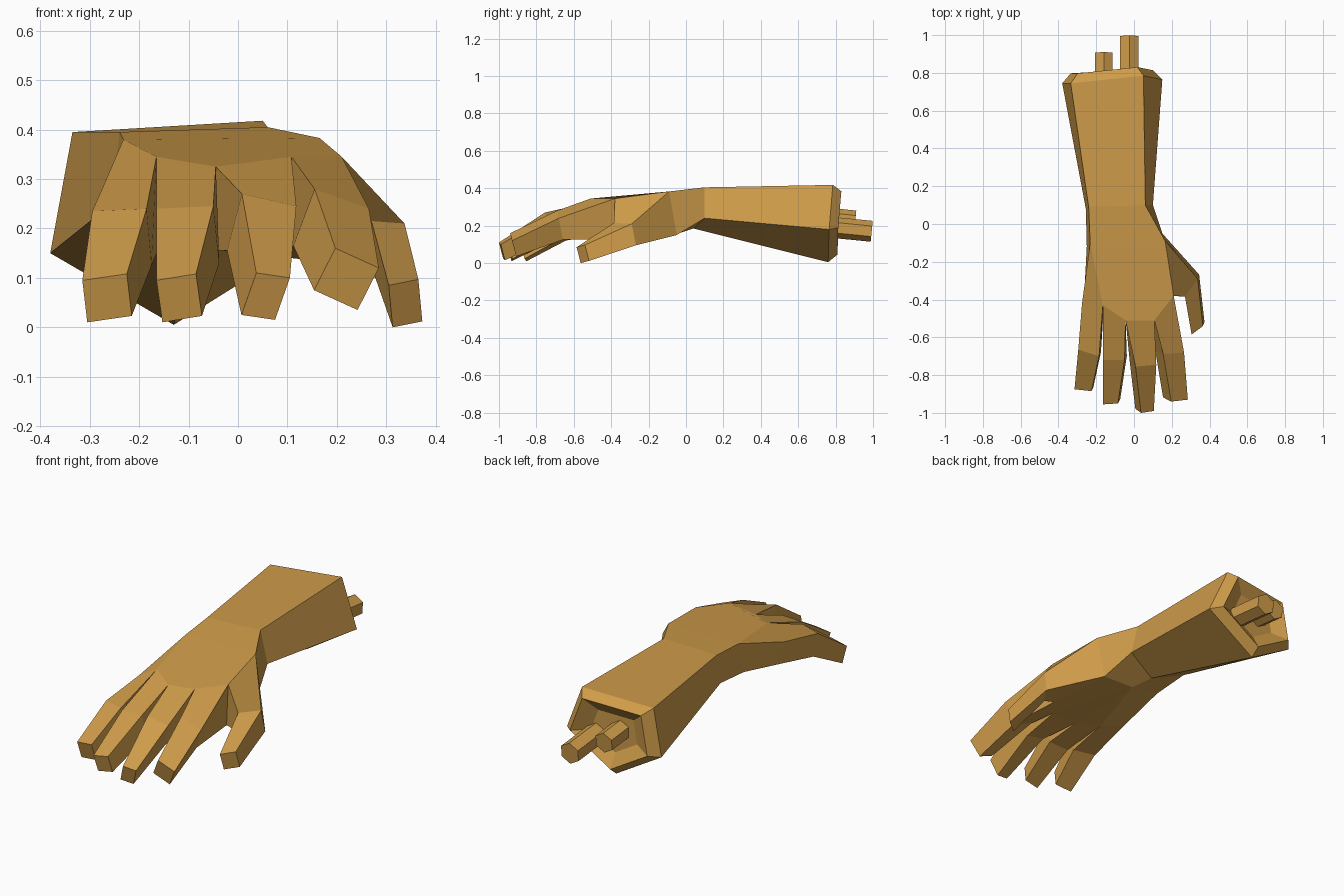
import bpy
import bmesh
from mathutils import Vector

if "Cube" in bpy.data.objects:
    bpy.data.objects.remove(bpy.data.objects["Cube"], do_unlink=True)

# Single flat colour shared by skin and bones
ochre = bpy.data.materials.new("ochre")
ochre.use_nodes = True
colour = (0.62, 0.33, 0.068, 1)
ochre.diffuse_color = colour
ochre.node_tree.nodes["Principled BSDF"].inputs["Base Color"].default_value = colour


def finish(mesh_builder, name):
    """Turn a bmesh into a flat-shaded, named object."""
    bmesh.ops.recalc_face_normals(mesh_builder, faces=mesh_builder.faces)
    mesh = bpy.data.meshes.new(name)
    mesh_builder.to_mesh(mesh)
    mesh_builder.free()
    mesh.materials.append(ochre)
    part = bpy.data.objects.new(name, mesh)
    bpy.context.collection.objects.link(part)
    return part


hand = bmesh.new()


def ring(points):
    return [hand.verts.new(point) for point in points]


def bridge(first, second):
    """Join two loops of equal length with quads."""
    count = len(first)
    for i in range(count):
        j = (i + 1) % count
        hand.faces.new((first[i], first[j], second[j], second[i]))


def scaled_ring(source, factor, shift):
    """Copy a loop, shrunk about its centre and slid along the arm."""
    centre = sum((v.co for v in source), Vector()) / len(source)
    offset = Vector((0, shift, 0))
    return ring([centre + (v.co - centre) * factor + offset for v in source])


# Forearm loops: top left, top right, right, bottom, left
elbow = ring([(-.335, .745, .395), (.05, .785, .418), (.15, .765, .18),
              (-.13, .76, .005), (-.38, .745, .15)])
wrist = ring([(-.24, .09, .395), (.06, .1, .405), (.1, .1, .24),
              (-.08, .04, .185), (-.255, .08, .25)])
heel = ring([(-.232, -.1, .38), (.165, -.09, .383), (.15, -.05, .15),
             (-.03, -.05, .155), (-.25, -.12, .23)])
bridge(elbow, wrist)
bridge(wrist, heel)

# Bevelled stump with a shallow hollow
rim = scaled_ring(elbow, .82, .05)
hollow = scaled_ring(rim, .6, -.04)
bridge(elbow, rim)
bridge(rim, hollow)
hand.faces.new(hollow)

# Knuckle line: upper and lower points between the fingers
upper = ring([(-.275, -.42, .28), (-.165, -.43, .345), (-.045, -.51, .325),
              (.108, -.51, .345), (.21, -.38, .345)])
lower = ring([(-.265, -.4, .17), (-.16, -.44, .16), (-.045, -.5, .155),
              (.105, -.5, .155), (.2, -.38, .13)])

# Back, edge and underside of the palm
top_left, top_right, right, bottom, left = heel
hand.faces.new((top_left, upper[0], upper[1]))
hand.faces.new((top_left, *upper[1:], top_right))
hand.faces.new((top_left, left, lower[0], upper[0]))
hand.faces.new((left, bottom, lower[1], lower[0]))
hand.faces.new((bottom, lower[2], lower[1]))
hand.faces.new((bottom, lower[3], lower[2]))
hand.faces.new((bottom, right, lower[4], lower[3]))


def digit(base, knuckle_left, knuckle_right, tip_left, tip_right, roll):
    """Extend a four-sided digit from its base loop through a knuckle to a tip."""
    previous = base
    for a, b, depth in ((knuckle_left, knuckle_right, .115),
                        (tip_left, tip_right, .085)):
        drop = Vector((roll, .022, -depth))
        a, b = Vector(a), Vector(b)
        current = ring([a, b, b + drop, a + drop])
        bridge(previous, current)
        previous = current
    hand.faces.new(previous)


# Four fingers, little finger first
fingers = [
    ((-.295, -.665, .235), (-.185, -.7, .24),
     (-.315, -.875, .095), (-.225, -.885, .108), .01),
    ((-.165, -.72, .24), (-.05, -.72, .245),
     (-.165, -.955, .095), (-.085, -.95, .108), .012),
    ((.008, -.755, .27), (.118, -.745, .245),
     (.037, -1, .11), (.105, -.99, .1), -.03),
    ((.155, -.69, .28), (.265, -.68, .24),
     (.197, -.94, .16), (.285, -.93, .12), -.043),
]
for i, finger in enumerate(fingers):
    digit((upper[i], upper[i + 1], lower[i + 1], lower[i]), *finger)

# Thumb grows from the side of the palm
digit((upper[4], top_right, right, lower[4]),
      (.27, -.385, .215), (.337, -.29, .21),
      (.305, -.585, .085), (.365, -.54, .097), .008)
finish(hand, "hand_and_forearm")


def bone(name, start, end, radius):
    """Six-sided rod between two points."""
    start, end = Vector(start), Vector(end)
    axis = end - start
    rod = bmesh.new()
    bmesh.ops.create_cone(rod, cap_ends=True, segments=6, radius1=radius,
                          radius2=radius, depth=axis.length)
    part = finish(rod, name)
    part.location = (start + end) / 2
    part.rotation_mode = 'QUATERNION'
    part.rotation_quaternion = axis.to_track_quat('Z', 'Y')


# Two bones protruding from the stump
bone("large_bone", (-.025, .74, .195), (-.025, .993, .17), .056)
bone("small_bone", (-.16, .74, .245), (-.16, .905, .228), .053)
